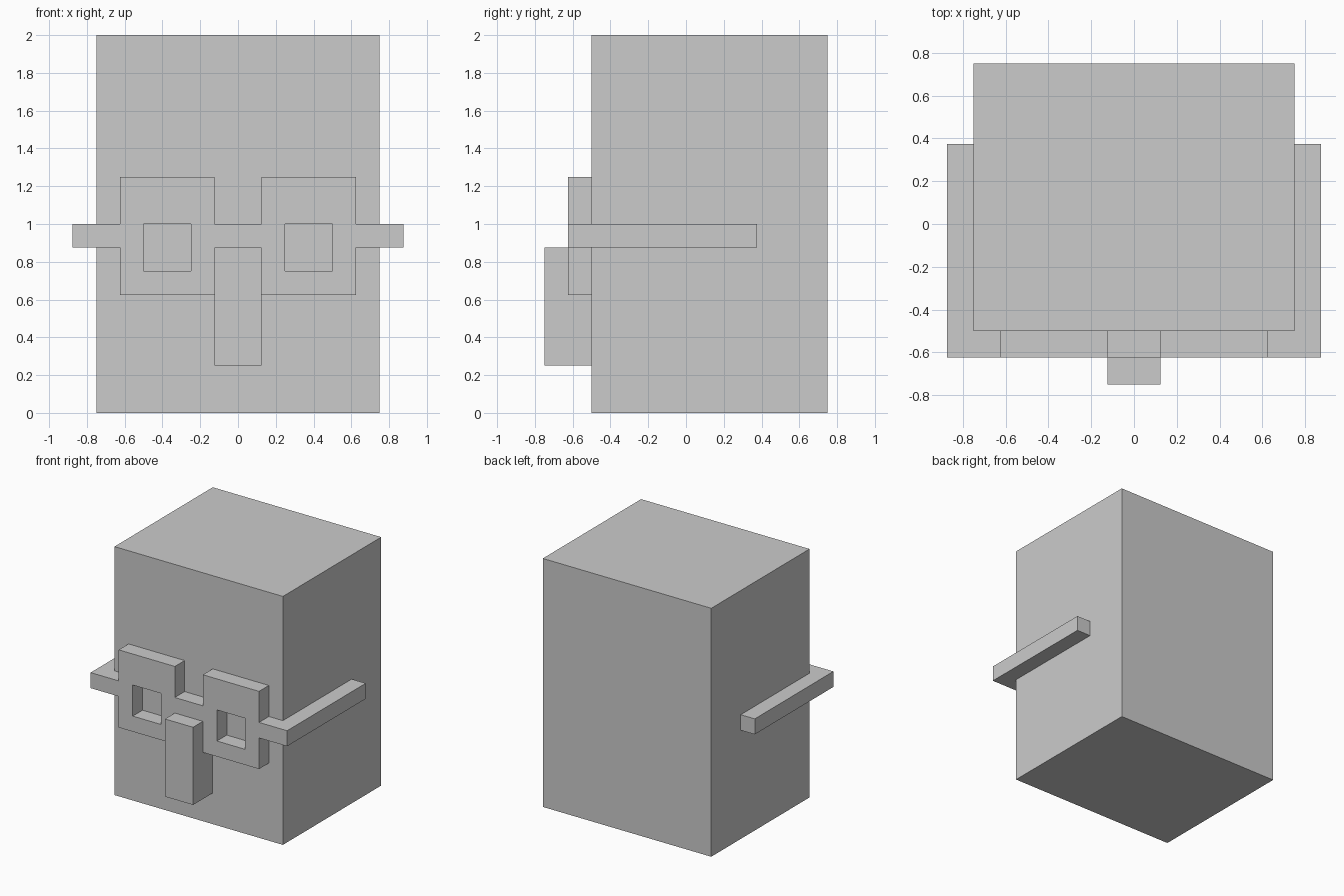
import bpy
import bmesh
from mathutils import Vector

if "Cube" in bpy.data.objects:
    bpy.data.objects.remove(bpy.data.objects["Cube"])


def finish(name, bm, mirror=False):
    bmesh.ops.recalc_face_normals(bm, faces=bm.faces)
    mesh = bpy.data.meshes.new(name)
    bm.to_mesh(mesh)
    bm.free()
    obj = bpy.data.objects.new(name, mesh)
    bpy.context.collection.objects.link(obj)
    if mirror:
        obj.modifiers.new("Mirror", 'MIRROR').use_axis[0] = True
    return obj


def extrude(bm, faces, offset):
    geom = bmesh.ops.extrude_face_region(bm, geom=faces, use_keep_orig=True)["geom"]
    verts = [g for g in geom if isinstance(g, bmesh.types.BMVert)]
    bmesh.ops.translate(bm, verts=verts, vec=Vector(offset))


def box(name, x, y, z):
    bm = bmesh.new()
    bmesh.ops.create_cube(bm, size=1)
    for v in bm.verts:
        v.co = [r[0] if c < 0 else r[1] for c, r in zip(v.co, (x, y, z))]
    return finish(name, bm)


def rect(x, z, y):
    return [(x[0], y, z[0]), (x[1], y, z[0]), (x[1], y, z[1]), (x[0], y, z[1])]


# Head and nose
box("head", (-0.75, 0.75), (-0.5, 0.75), (0, 2))
box("nose", (-0.125, 0.125), (-0.75, -0.5), (0.25, 0.875))

# Glasses bridge
box("glasses_bridge", (-0.125, 0.125), (-0.625, -0.5), (0.875, 1.0))

# Square lens rims with an opening, mirrored
bm = bmesh.new()
outer = [bm.verts.new(p) for p in rect((0.125, 0.625), (0.625, 1.25), -0.625)]
inner = [bm.verts.new(p) for p in rect((0.25, 0.5), (0.75, 1.0), -0.625)]
ring = [bm.faces.new((outer[i], outer[(i + 1) % 4], inner[(i + 1) % 4], inner[i]))
        for i in range(4)]
extrude(bm, ring, (0, 0.125, 0))
finish("glasses_rims", bm, mirror=True)

# L-shaped temples wrapping round the sides of the head, mirrored
bm = bmesh.new()
profile = [(0.625, -0.625), (0.875, -0.625), (0.875, 0.375),
           (0.75, 0.375), (0.75, -0.5), (0.625, -0.5)]
face = bm.faces.new([bm.verts.new((x, y, 0.875)) for x, y in profile])
extrude(bm, [face], (0, 0, 0.125))
finish("glasses_temples", bm, mirror=True)
